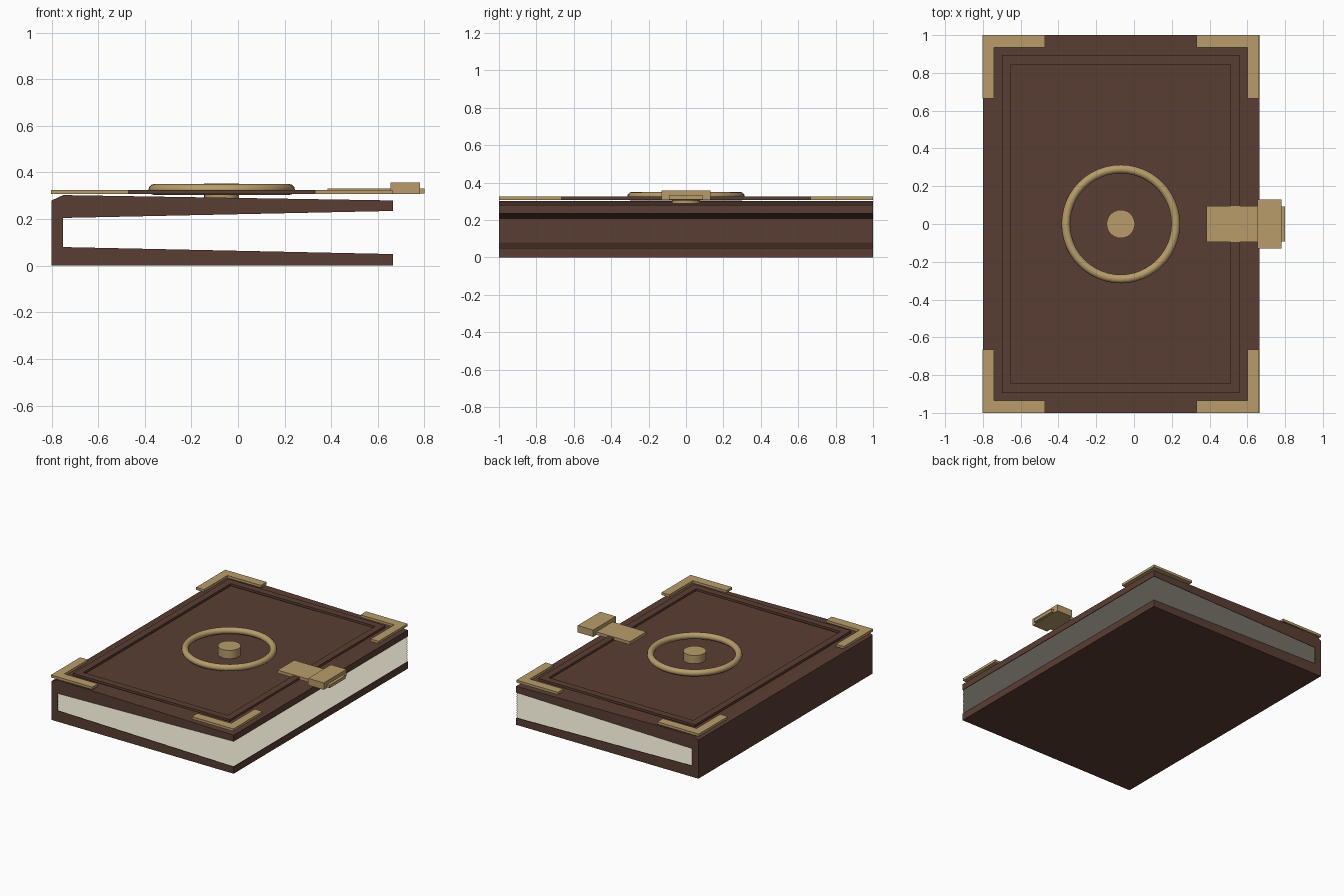
import bpy, bmesh, math

if "Cube" in bpy.data.objects:
    bpy.data.objects.remove(bpy.data.objects["Cube"])

def material(name, rgb):
    m = bpy.data.materials.new(name)
    m.diffuse_color = (*rgb, 1)
    m.use_nodes = True
    m.node_tree.nodes["Principled BSDF"].inputs["Base Color"].default_value = m.diffuse_color
    return m

LEATHER = material("brown leather", (0.102, 0.048, 0.033))
BRASS = material("brass", (0.48, 0.335, 0.145))
PAPER = material("cream paper", (0.74, 0.70, 0.58))

def finish(bm, name, mat):
    me = bpy.data.meshes.new(name)
    bm.to_mesh(me)
    bm.free()
    me.materials.append(mat)
    ob = bpy.data.objects.new(name, me)
    bpy.context.collection.objects.link(ob)
    return ob

def prism(name, pts, depth, mat):
    """Extrude a closed 3D outline along a vector."""
    bm = bmesh.new()
    face = bm.faces.new([bm.verts.new(p) for p in pts])
    top = bmesh.ops.extrude_face_region(bm, geom=[face])["geom"]
    bmesh.ops.translate(bm, vec=depth, verts=[v for v in top if isinstance(v, bmesh.types.BMVert)])
    bmesh.ops.recalc_face_normals(bm, faces=bm.faces)
    return finish(bm, name, mat)

def box(name, x0, x1, y0, y1, z0, z1, mat):
    return prism(name, [(x0, y0, z0), (x1, y0, z0), (x1, y1, z0), (x0, y1, z0)], (0, 0, z1 - z0), mat)

# Binding: spine and two tapered boards as one C profile
profile = [(-0.80, 0), (0.665, 0), (0.665, 0.05), (-0.75, 0.08), (-0.75, 0.205),
           (0.665, 0.235), (0.665, 0.28), (-0.75, 0.303), (-0.80, 0.28)]
prism("binding", [(x, -1, z) for x, z in profile], (0, 2, 0), LEATHER)

# Pages: stack of paper-thin sheets, trimmed where the boards thicken
bm = bmesh.new()
SHEETS = 64
for i in range(SHEETS):
    z = 0.053 + 0.179 * i / (SHEETS - 1)
    x0 = -0.75
    if z < 0.08:
        x0 = 0.665 - (z - 0.05) / 0.03 * 1.415
    elif z > 0.205:
        x0 = 0.665 - (0.235 - z) / 0.03 * 1.415
    bm.faces.new([bm.verts.new(p) for p in
                  ((x0, -0.998, z), (0.663, -0.998, z), (0.663, 0.998, z), (x0, 0.998, z))])
finish(bm, "pages", PAPER)

# Raised rectangular moulding on the front board
bm = bmesh.new()
outer, inner = (-0.70, 0.56, 0.895), (-0.65, 0.51, 0.845)
rings = []
for (x0, x1, y), z in ((outer, 0.308), (outer, 0.325), (inner, 0.325), (inner, 0.308)):
    rings.append([bm.verts.new(p) for p in ((x0, -y, z), (x1, -y, z), (x1, y, z), (x0, y, z))])
for r in range(4):
    a, b = rings[r], rings[(r + 1) % 4]
    for k in range(4):
        bm.faces.new((a[k], a[(k + 1) % 4], b[(k + 1) % 4], b[k]))
bmesh.ops.recalc_face_normals(bm, faces=bm.faces)
finish(bm, "cover_moulding", LEATHER)

# L-shaped corner guards
for sx in (-1, 1):
    for sy in (-1, 1):
        cx = -0.07 + sx * 0.733
        shape = [(0, 0), (0.333, 0), (0.333, 0.065), (0.063, 0.065), (0.063, 0.335), (0, 0.335)]
        pts = [(cx - sx * u, sy * (1 - v), 0.307) for u, v in shape]
        prism("corner_guard", pts, (0, 0, 0.018), BRASS)

# Central ring
bm = bmesh.new()
N, M = 48, 12
loops = []
for i in range(N):
    a = 2 * math.pi * i / N
    loop = []
    for j in range(M):
        b = 2 * math.pi * j / M
        r = 0.291 + 0.023 * math.cos(b)
        loop.append(bm.verts.new((-0.07 + r * math.cos(a), r * math.sin(a), 0.327 + 0.023 * math.sin(b))))
    loops.append(loop)
for i in range(N):
    for j in range(M):
        p, q = loops[i], loops[(i + 1) % N]
        bm.faces.new((p[j], q[j], q[(j + 1) % M], p[(j + 1) % M])).smooth = True
finish(bm, "cover_ring", BRASS)

# Central stud
stud = prism("cover_stud", [(-0.07 + 0.075 * math.cos(2 * math.pi * i / 32),
                             0.075 * math.sin(2 * math.pi * i / 32), 0.288) for i in range(32)],
             (0, 0, 0.064), BRASS)
for f in stud.data.polygons:
    f.use_smooth = len(f.vertices) == 4
for e in stud.data.edges:
    za, zb = (stud.data.vertices[v].co.z for v in e.vertices)
    e.use_edge_sharp = abs(za - zb) < 1e-4

# Clasp: strap, block and tip
box("clasp_strap", 0.385, 0.66, -0.095, 0.095, 0.31, 0.332, BRASS)
box("clasp_block", 0.655, 0.78, -0.13, 0.13, 0.308, 0.358, BRASS)
box("clasp_tip", 0.775, 0.80, -0.092, 0.092, 0.31, 0.332, BRASS)
